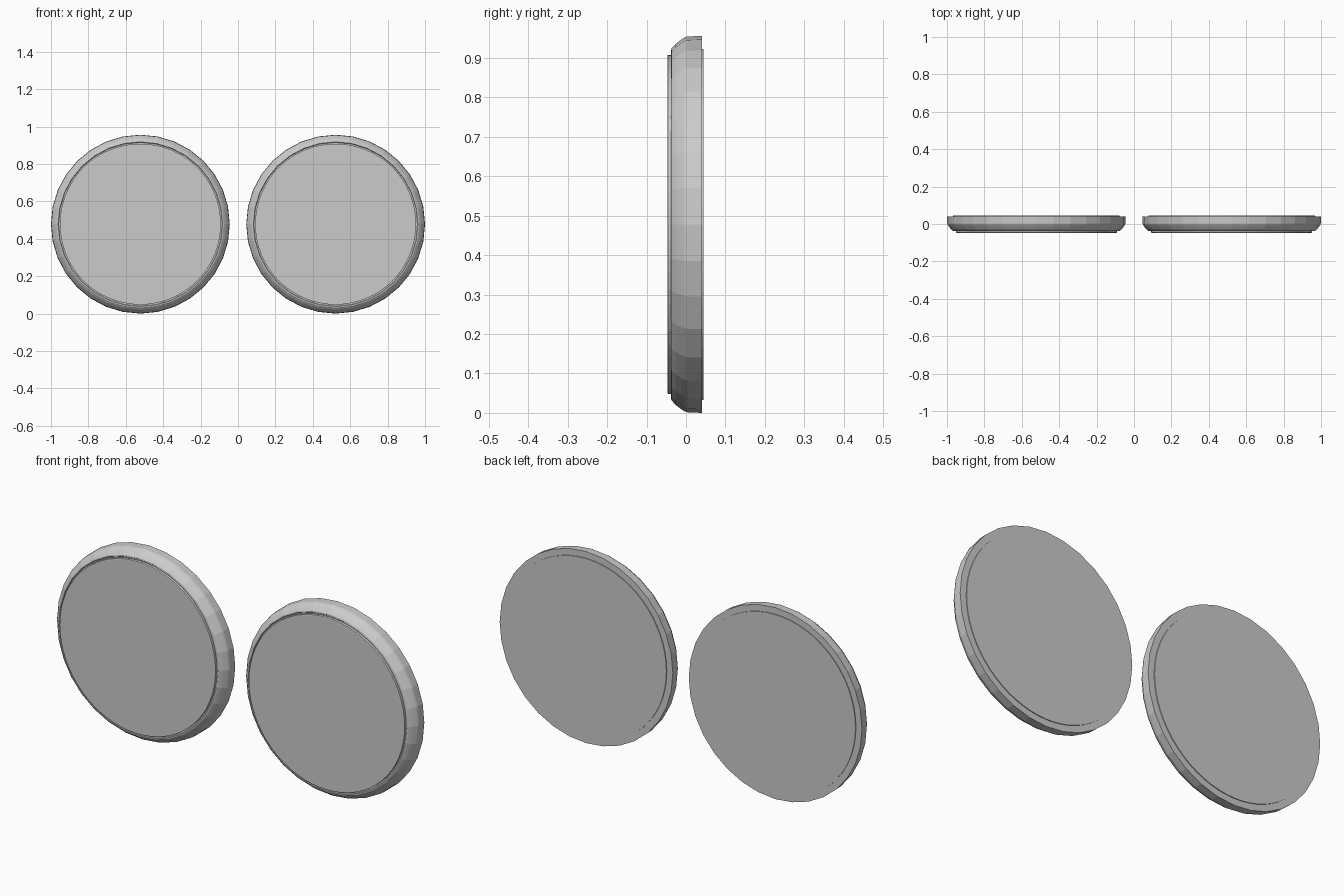
import bpy, bmesh, math

if "Cube" in bpy.data.objects:
    bpy.data.objects.remove(bpy.data.objects["Cube"])

R = 0.478           # outer radius, also the height of the centre
CX = 0.522          # sideways distance of each disc centre


def lathe(name, cx, profile, sides):
    """Closed solid turned round the y axis from (radius, y) points, front to back."""
    bm = bmesh.new()
    rings = []
    for r, y in profile:
        rings.append([bm.verts.new((r * math.cos(2 * math.pi * i / sides), y,
                                    r * math.sin(2 * math.pi * i / sides)))
                      for i in range(sides)])
    for a, b in zip(rings, rings[1:]):
        for i in range(sides):
            j = (i + 1) % sides
            bm.faces.new((a[i], a[j], b[j], b[i]))
    bm.faces.new(rings[0])
    bm.faces.new(rings[-1])
    bmesh.ops.recalc_face_normals(bm, faces=bm.faces)
    mesh = bpy.data.meshes.new(name)
    bm.to_mesh(mesh)
    bm.free()
    obj = bpy.data.objects.new(name, mesh)
    obj.location = (cx, 0, R)
    bpy.context.collection.objects.link(obj)
    return obj


# rounded rim body with a shallow groove around the face
RIM = [(0.430, -0.033), (0.437, -0.034), (0.440, -0.038), (0.446, -0.037),
       (0.458, -0.026), (0.468, -0.013), (0.474, -0.004), (0.4765, 0.004), (R, 0.041)]
# raised front plate
FACE = [(0.427, -0.047), (0.430, -0.046), (0.430, -0.030)]
# thin back plate
BACK = [(0.445, 0.038), (0.445, 0.045)]

for side, cx in (("left", -CX), ("right", CX)):
    lathe(f"{side}_rim", cx, RIM, 32)
    lathe(f"{side}_front_plate", cx, FACE, 64)
    lathe(f"{side}_back_plate", cx, BACK, 64)
